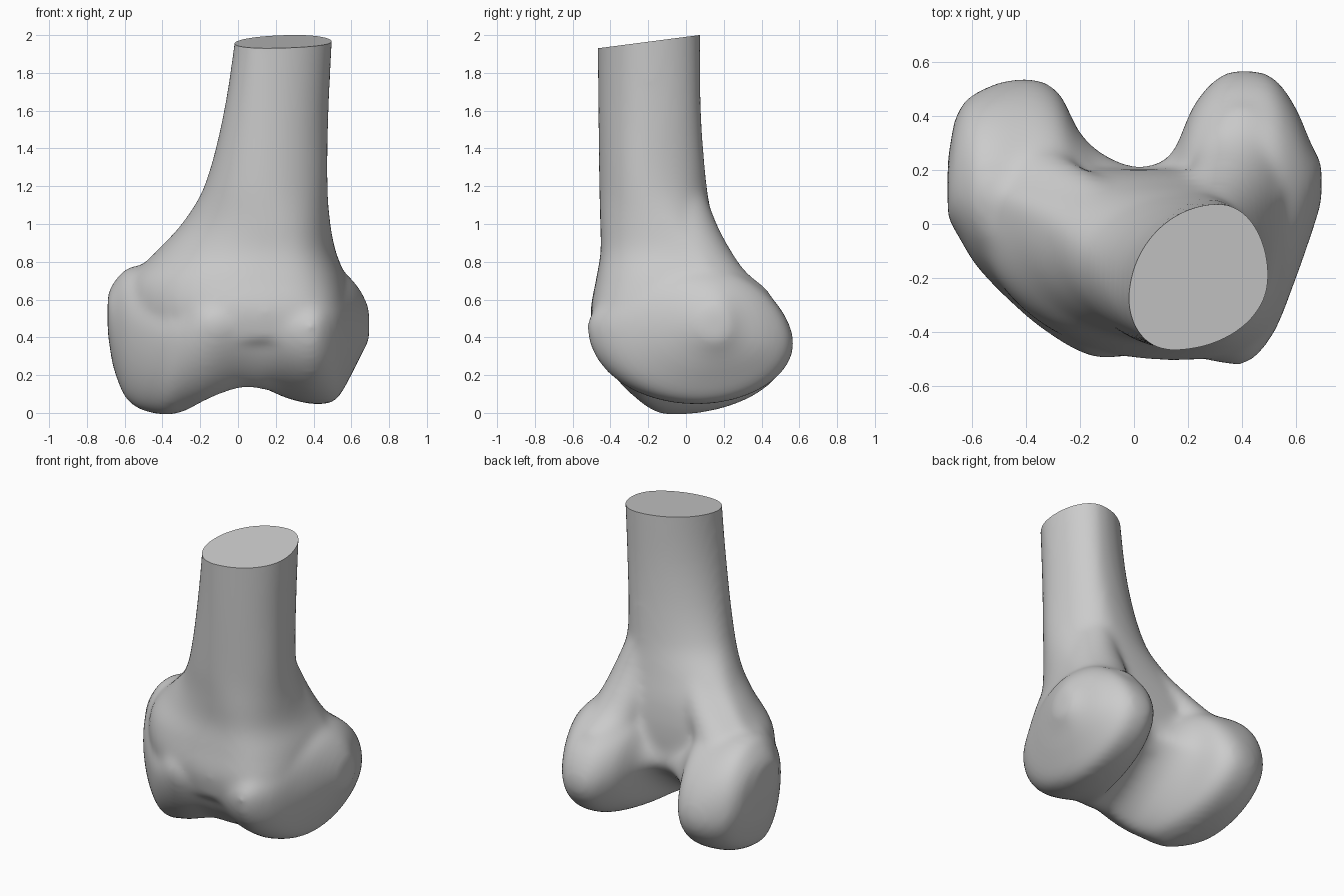
import bpy, bmesh, math
from mathutils import Vector

cube = bpy.data.objects.get("Cube")
if cube:
    bpy.data.objects.remove(cube)


def spline(rows, steps):
    """Smoothly interpolate section rows, keyed by their first value."""
    rows = [row + (1,) * (12 - len(row)) for row in rows]  # unset powers are round
    out = []
    last = len(rows) - 1

    def slope(i, k):
        a, b = rows[max(i - 1, 0)], rows[min(i + 1, last)]
        return (b[k] - a[k]) / (b[0] - a[0])

    for i in range(last):
        r, q = rows[i], rows[i + 1]
        h = q[0] - r[0]
        for s in range(steps):
            t = s / steps
            u = t * t * (3 - 2 * t)
            m, n = t * (1 - t) ** 2 * h, t * t * (t - 1) * h
            out.append([r[k] * (1 - u) + q[k] * u + m * slope(i, k) + n * slope(i + 1, k)
                        for k in range(len(r))])
    return out + [list(rows[-1])]


def outline(row, quarter=12):
    """Closed curve through the four extreme points of a section."""
    _, a0, a1, b0, b1, b_at_a0, b_at_a1, a_at_b0, a_at_b1, upper, low_far, low_near = row
    corners = [(a1, b_at_a1, a_at_b1, b1, upper, False), (a0, b_at_a0, a_at_b1, b1, upper, True),
               (a0, b_at_a0, a_at_b0, b0, low_near, False), (a1, b_at_a1, a_at_b0, b0, low_far, True)]
    points = []
    for ax, ay, bx, by, p, flip in corners:
        for i in range(quarter):
            t = (quarter - i if flip else i) / quarter * math.pi / 2
            c, s = max(math.cos(t), 0) ** p, max(math.sin(t), 0) ** p
            points.append((bx + (ax - bx) * c, ay + (by - ay) * s))
    return points


def loft(bm, rows, place, steps=6):
    rings = [[bm.verts.new(place(row[0], a, b)) for a, b in outline(row)]
             for row in spline(rows, steps)]
    n = len(rings[0])
    faces = [bm.faces.new((r[i], r[(i + 1) % n], q[(i + 1) % n], q[i]))
             for r, q in zip(rings, rings[1:]) for i in range(n)]
    faces += [bm.faces.new(rings[0]), bm.faces.new(rings[-1])]
    bmesh.ops.recalc_face_normals(bm, faces=faces)


def buttress(rows):
    """Plain oval sections from a height, an x range and a back limit."""
    front = -.2
    return [(z, x0, x1, front, y1, (front + y1) / 2, (front + y1) / 2, (x0 + x1) / 2, (x0 + x1) / 2)
            for z, x0, x1, y1 in rows]


# Shaft sections: z, x range, y range, where each extreme lies, corner powers
shaft = [
    (.38, -.56, .56, -.48, .17, .12, .15, .15, 0, .9, .6),
    (.54, -.6, .59, -.505, .2, .12, .15, .14, 0, .9, .6, .95),
    (.7, -.58, .575, -.478, .2, .12, .15, .17, 0, .85, .7, .9),
    (.85, -.44, .52, -.453, .18, .06, .05, .19, .08, .85, .8, .95),
    (1, -.3, .49, -.455, .145, -.03, -.1, .18, .18, .9, .9),
    (1.2, -.18, .475, -.46, .11, -.15, -.2, .15, .25),
    (1.6, -.075, .48, -.465, .08, -.25, -.2, .15, .3),
    (2.1, .0, .505, -.47, .075, -.28, -.2, .13, .32),
]
# Ridges that carry the back of the shaft onto each knuckle
outer_ridge = [(.45, .22, .6, .5), (.64, .2, .6, .44), (.74, .18, .56, .325),
               (.85, .16, .52, .245), (1, .16, .47, .165), (1.2, .16, .4, .09)]
inner_ridge = [(.45, -.6, -.22, .45), (.6, -.6, -.2, .39), (.72, -.57, -.14, .28),
               (.85, -.42, -.03, .2), (1, -.26, .08, .12), (1.2, -.1, .16, .03)]
# Knuckle sections: x, y range, z range, extremes, corner powers
inner_knuckle = [
    (-.69, .02, .24, .42, .63, .55, .5, .12, .12),
    (-.66, -.03, .4, .24, .69, .5, .42, .12, .12),
    (-.58, -.16, .49, .06, .77, .45, .36, .05, .12),
    (-.4, -.34, .54, -.01, .78, .4, .34, -.08, .1, 1.15),
    (-.28, -.43, .49, .01, .77, .42, .36, -.1, .08, 1.15, 1, 1.1),
    (-.2, -.475, .34, .05, .75, .46, .42, -.18, 0, 1, 1.3, 1.2),
]
notch = [
    (-.11, -.5, .26, .09, .7, .48, .45, -.22, -.05, 1, 1.6, 1.3),
    (.02, -.48, .215, .13, .7, .47, .46, -.22, -.05, 1, 1.65, 1.3),
    (.14, -.47, .265, .12, .7, .47, .45, -.2, -.05, 1, 1.45, 1.25),
]
outer_knuckle = [
    (.22, -.49, .44, .09, .75, .46, .42, -.06, .05, 1.1, 1.1, 1.1),
    (.32, -.515, .55, .06, .78, .46, .38, .02, .1, 1.15),
    (.42, -.515, .57, .045, .78, .46, .37, .05, .1, 1.15),
    (.52, -.4, .54, .07, .77, .45, .38, .08, .1, 1.1),
    (.6, -.2, .43, .2, .71, .45, .4, .1, .1),
    (.66, -.03, .29, .32, .63, .47, .44, .15, .15),
    (.695, .08, .23, .38, .55, .47, .47, .16, .16),
]


def upright(z, x, y):
    return x, y, z


bm = bmesh.new()
for rows in (shaft, buttress(outer_ridge), buttress(inner_ridge)):
    loft(bm, rows, upright)
loft(bm, inner_knuckle + notch + outer_knuckle, lambda x, y, z: (x, y, z))
mesh = bpy.data.meshes.new("thigh_bone_end")
bm.to_mesh(mesh)
bm.free()
bone = bpy.data.objects.new("thigh_bone_end", mesh)
bpy.context.collection.objects.link(bone)

# Fuse the lofts into one soft surface
remesh = bone.modifiers.new("fuse", 'REMESH')
remesh.mode = 'VOXEL'
remesh.voxel_size = .018
soften = bone.modifiers.new("soften", 'SMOOTH')
soften.factor = .5
soften.iterations = 25
graph = bpy.context.evaluated_depsgraph_get()
fused = bpy.data.meshes.new_from_object(bone.evaluated_get(graph))
bone.modifiers.clear()
bone.data = fused

# Saw off the top with a slightly tilted flat cut
bm = bmesh.new()
bm.from_mesh(fused)
cut = bmesh.ops.bisect_plane(bm, geom=bm.verts[:] + bm.edges[:] + bm.faces[:],
                             plane_co=Vector((0, .07, 2)), plane_no=Vector((0, -.13, 1)),
                             clear_outer=True)
rim = [e for e in cut["geom_cut"] if isinstance(e, bmesh.types.BMEdge)]
bmesh.ops.edgeloop_fill(bm, edges=rim)
bmesh.ops.recalc_face_normals(bm, faces=bm.faces[:])
bm.to_mesh(fused)
bm.free()

grey = bpy.data.materials.new("bone_grey")
grey.use_nodes = True
colour = (.6, .6, .6, 1)
grey.diffuse_color = colour
grey.node_tree.nodes["Principled BSDF"].inputs["Base Color"].default_value = colour
fused.materials.clear()
fused.materials.append(grey)

bpy.ops.object.select_all(action='DESELECT')
bone.select_set(True)
bpy.context.view_layer.objects.active = bone
bpy.ops.object.shade_smooth_by_angle(angle=math.radians(50))
